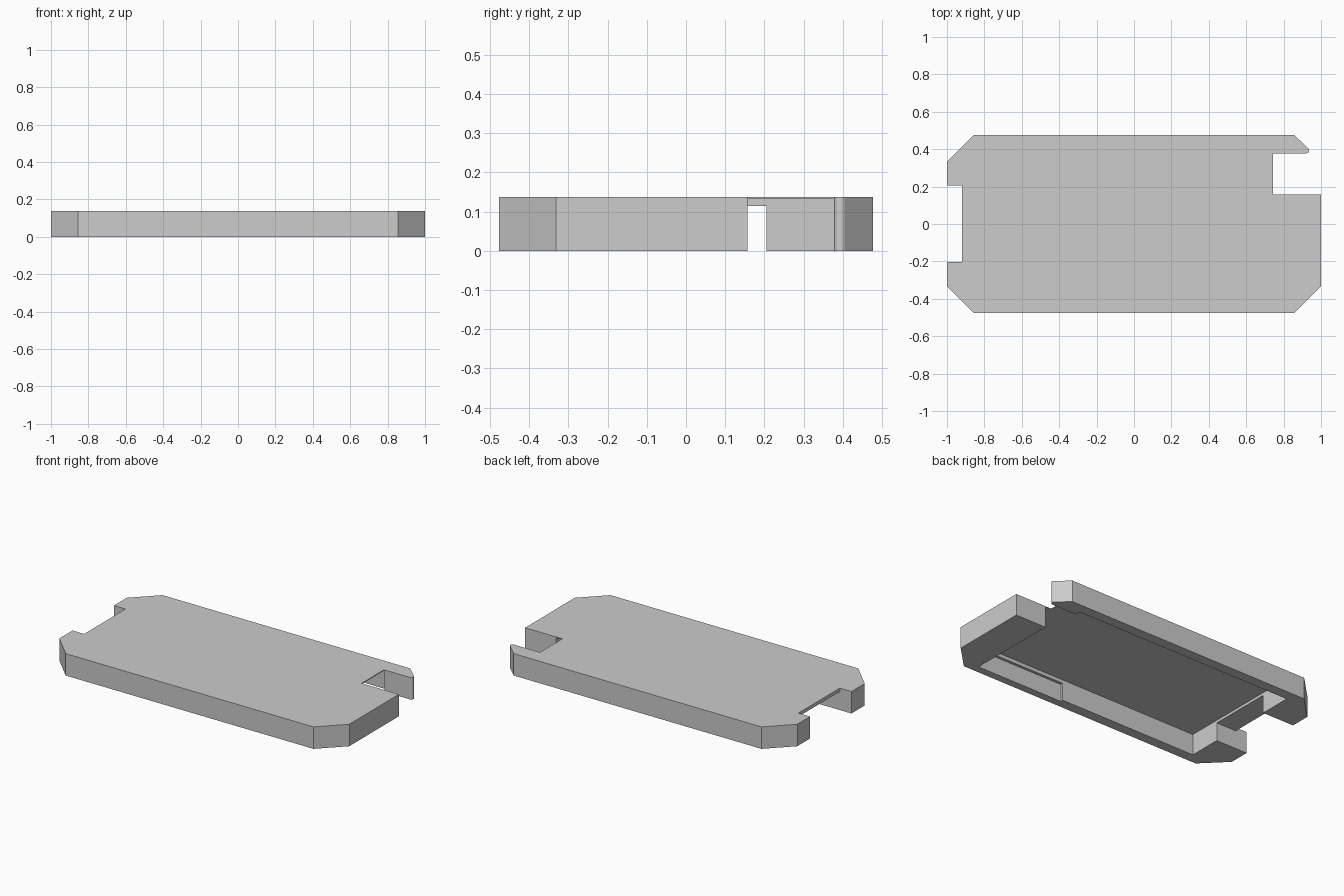
import bpy
import bmesh
import math

cube = bpy.data.objects.get("Cube")
if cube:
    bpy.data.objects.remove(cube, do_unlink=True)

HEIGHT = 0.137
CEILING = 0.132

grey = bpy.data.materials.new("light_grey")
grey.use_nodes = True
grey.diffuse_color = (0.604, 0.604, 0.604, 1)
grey.node_tree.nodes["Principled BSDF"].inputs["Base Color"].default_value = grey.diffuse_color


def prism(name, outline, z0, z1):
    """Extrude a counter-clockwise outline from z0 to z1."""
    bm = bmesh.new()
    base = bm.faces.new([bm.verts.new((x, y, z0)) for x, y in outline])
    top = bmesh.ops.extrude_face_region(bm, geom=[base])["geom"]
    verts = [v for v in top if isinstance(v, bmesh.types.BMVert)]
    bmesh.ops.translate(bm, verts=verts, vec=(0, 0, z1 - z0))
    bmesh.ops.recalc_face_normals(bm, faces=bm.faces)
    mesh = bpy.data.meshes.new(name)
    bm.to_mesh(mesh)
    bm.free()
    mesh.materials.append(grey)
    obj = bpy.data.objects.new(name, mesh)
    bpy.context.collection.objects.link(obj)
    return obj


def rect(x0, x1, y0, y1):
    return [(x0, y0), (x1, y0), (x1, y1), (x0, y1)]


def cut(body, cutter):
    """Subtract the cutter, then remove it."""
    cutter.hide_render = True
    mod = body.modifiers.new(cutter.name, 'BOOLEAN')
    mod.operation = 'DIFFERENCE'
    mod.solver = 'EXACT'
    mod.object = cutter
    bpy.context.view_layer.objects.active = body
    bpy.ops.object.modifier_apply(modifier=mod.name)
    bpy.data.objects.remove(cutter, do_unlink=True)


# Rounded tip of the hook beside the side notch
tip = [(0.92 + 0.016 * math.cos(math.radians(a)), 0.394 + 0.016 * math.sin(math.radians(a)))
       for a in range(-90, 46, 15)]

# Chamfered outline with a notch at each end
outline = [
    (-0.855, -0.477), (0.855, -0.477), (1, -0.332), (1, 0.157), (0.743, 0.157), (0.743, 0.378),
    *tip, (0.855, 0.477), (-0.855, 0.477), (-1, 0.332),
    (-1, 0.206), (-0.92, 0.206), (-0.92, -0.202), (-1, -0.202), (-1, -0.332),
]
shell = prism("cover_shell", outline, 0, HEIGHT)

# Main hollow underneath, open into the side notch
hollow = [(-0.78, -0.412), (0.786, -0.412), (0.786, 0.37), (0.747, 0.37),
          (0.747, 0.412), (-0.78, 0.412)]
cut(shell, prism("hollow_cutter", hollow, -0.1, CEILING))

# Opening under the left-hand tongue
cut(shell, prism("end_opening_cutter", rect(-0.95, -0.75, -0.202, 0.206), -0.1, 0.115))

# Shallow recess in the front wall
cut(shell, prism("wall_recess_cutter", rect(0.18, 0.786, -0.429, -0.39), -0.1, 0.11))
